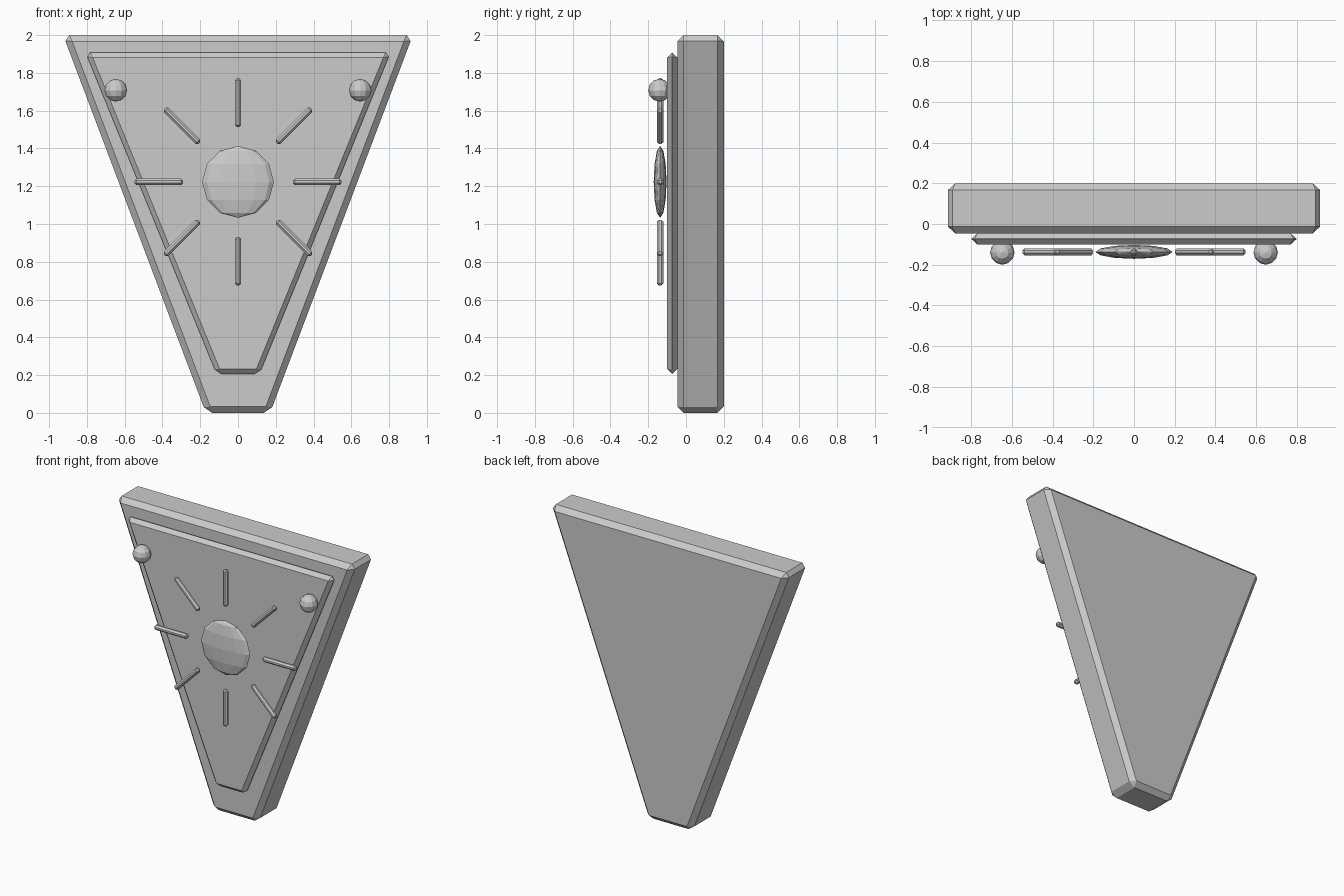
import bpy, bmesh, math
from mathutils import Matrix

cube = bpy.data.objects.get("Cube")
if cube:
    bpy.data.objects.remove(cube, do_unlink=True)

# One grey for every part
grey = bpy.data.materials.new("plain_grey")
grey.use_nodes = True
color = (0.6, 0.6, 0.6, 1)
grey.diffuse_color = color
grey.node_tree.nodes["Principled BSDF"].inputs["Base Color"].default_value = color


def finish(name, bm, chamfer=0):
    bmesh.ops.recalc_face_normals(bm, faces=bm.faces)
    mesh = bpy.data.meshes.new(name)
    bm.to_mesh(mesh)
    bm.free()
    obj = bpy.data.objects.new(name, mesh)
    bpy.context.collection.objects.link(obj)
    mesh.materials.append(grey)
    if chamfer:
        mod = obj.modifiers.new("chamfer", "BEVEL")
        mod.width = chamfer
        mod.segments = 1
        mod.limit_method = "NONE"
    return obj


def tapered_slab(name, top_half, bottom_half, z0, z1, y0, y1, chamfer):
    bm = bmesh.new()
    outline = [(-bottom_half, z0), (bottom_half, z0), (top_half, z1), (-top_half, z1)]
    face = bm.faces.new([bm.verts.new((x, y0, z)) for x, z in outline])
    extruded = bmesh.ops.extrude_face_region(bm, geom=[face])["geom"]
    moved = [v for v in extruded if isinstance(v, bmesh.types.BMVert)]
    bmesh.ops.translate(bm, verts=moved, vec=(0, y1 - y0, 0))
    # Keep the starting face so the slab is closed
    if face not in bm.faces[:]:
        bmesh.ops.holes_fill(bm, edges=bm.edges)
    return finish(name, bm, chamfer)


def ball(name, location, radii):
    bm = bmesh.new()
    matrix = Matrix.Translation(location) @ Matrix.Diagonal((*radii, 1))
    bmesh.ops.create_uvsphere(bm, u_segments=12, v_segments=6, radius=1, matrix=matrix)
    return finish(name, bm)


# Wedge-shaped body and raised front panel
tapered_slab("body", 0.926, 0.17, 0, 2, -0.046, 0.2, 0.033)
tapered_slab("front_panel", 0.807, 0.114, 0.207, 1.907, -0.1, -0.046, 0.025)

# Sun emblem: flattened disc with eight rays
SUN_Y, SUN_Z = -0.137, 1.223
ball("sun_disc", (0, SUN_Y, SUN_Z), (0.19, 0.034, 0.19))
for i in range(8):
    bm = bmesh.new()
    matrix = (Matrix.Translation((0, SUN_Y, SUN_Z)) @ Matrix.Rotation(i * math.pi / 4, 4, "Y")
              @ Matrix.Translation((0.42, 0, 0)) @ Matrix.Diagonal((0.258, 0.034, 0.034, 1)))
    bmesh.ops.create_cube(bm, size=1, matrix=matrix)
    finish(f"sun_ray_{i + 1}", bm, 0.011)

# Round studs in the upper corners
for side, x in (("left", 0.647), ("right", -0.647)):
    ball(f"{side}_stud", (x, -0.14, 1.708), (0.06, 0.06, 0.06))
